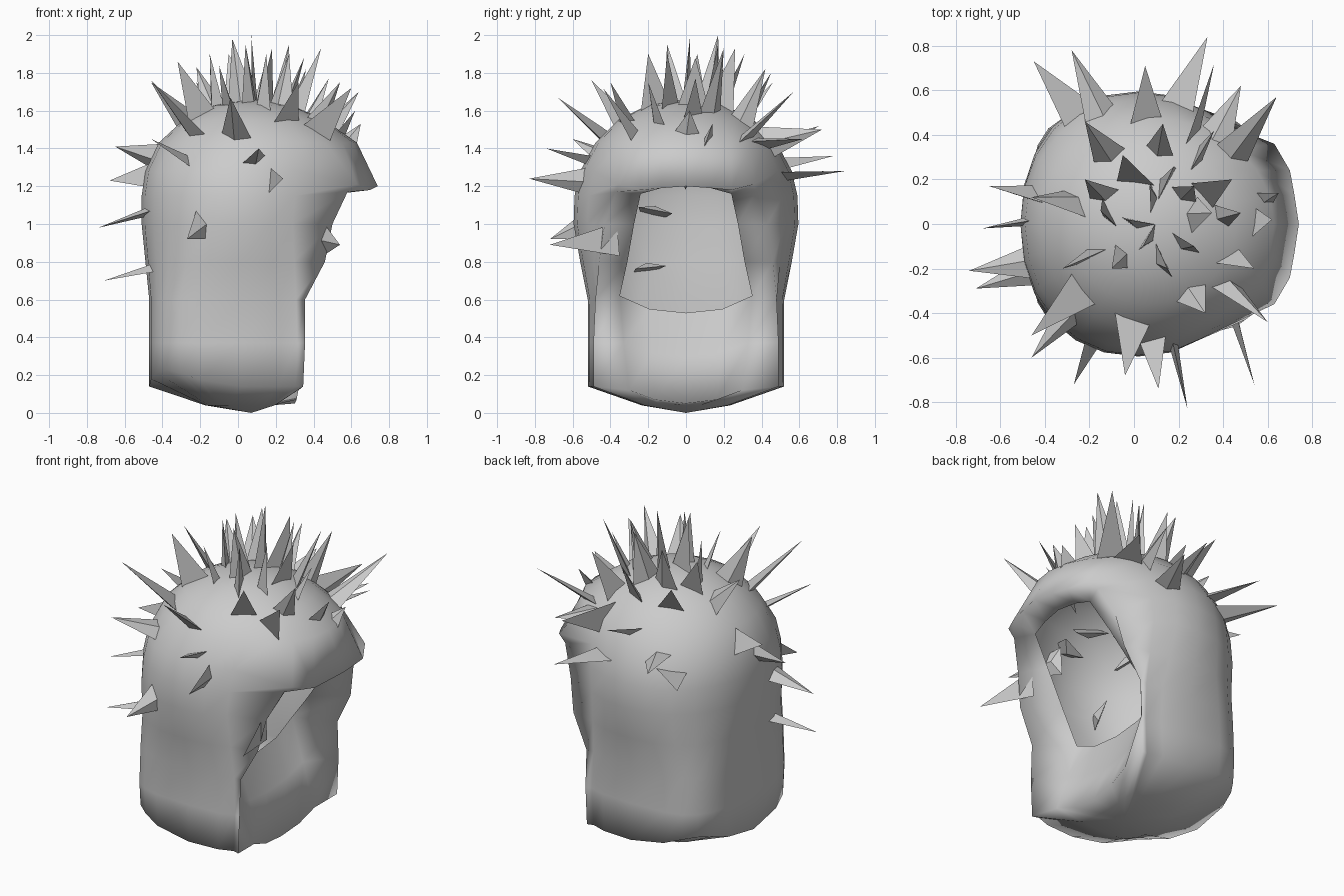
import bpy, bmesh, math, random
from mathutils import Vector
from mathutils.bvhtree import BVHTree

random.seed(4)
cube = bpy.data.objects.get("Cube")
if cube:
    bpy.data.objects.remove(cube, do_unlink=True)

grey = bpy.data.materials.new("plain grey")
grey.use_nodes = True
grey.diffuse_color = (0.6, 0.6, 0.6, 1)
grey.node_tree.nodes["Principled BSDF"].inputs["Base Color"].default_value = grey.diffuse_color

COLUMNS = 24


def add_object(name, bm):
    mesh = bpy.data.meshes.new(name)
    bm.to_mesh(mesh)
    bm.free()
    mesh.materials.append(grey)
    obj = bpy.data.objects.new(name, mesh)
    bpy.context.collection.objects.link(obj)
    return obj


def power(value, exponent):
    return math.copysign(abs(value) ** exponent, value)


def oval(z, back, front, half, centre, square=2.0):
    """Closed outline, counted from the front (+x) and round the back."""
    points = []
    for j in range(COLUMNS):
        angle = math.tau * j / COLUMNS
        c, s = power(math.cos(angle), 2 / square), power(math.sin(angle), 2 / square)
        reach = front - centre if c > 0 else centre - back
        points.append(Vector((centre + reach * c, half * s, z)))
    return points


def face_ring(z, back, half, square, rim, inner, middle, lifts=(0, 0, 0, 0)):
    """Oval whose front columns follow the rim and dish of the face opening."""
    points = oval(z, back, 0.5 * (rim[0] + 0.55), half, 0.02, square)
    front = [(middle, 0), ((middle + inner[0]) / 2, inner[1] * 0.55), inner, rim]
    for j, ((x, y), lift) in enumerate(zip(front, lifts)):
        points[j] = Vector((x, y, z + lift))
        points[-j] = Vector((x, -y, z + lift))
    return points


# Helmet shell: underside, neck, cheeks, brow and dome, bottom to top
base = face_ring(0.14, -0.47, 0.52, 3.4, (0.345, 0.49), (0.32, 0.3), 0.3, (-0.09, -0.07, -0.02, 0))
pan = [Vector((0.07 + (p.x - 0.07) * 0.45, p.y * 0.45, 0.04)) for p in base]
for p in base:
    # Rear corners of the underside sweep up
    if p.x < 0:
        p.z += 0.2 * (p.x * p.y / (0.47 * 0.52)) ** 2
rings = [
    pan,
    base,
    face_ring(0.37, -0.47, 0.52, 3.6, (0.355, 0.49), (0.22, 0.33), 0.2, (-0.07, -0.05, 0, 0)),
    face_ring(0.6, -0.47, 0.52, 3.4, (0.355, 0.48), (0.13, 0.35), 0.13, (-0.07, -0.05, 0.02, 0)),
    face_ring(0.8, -0.49, 0.56, 2.5, (0.46, 0.46), (0.27, 0.31), 0.27),
    face_ring(1.0, -0.51, 0.595, 2.2, (0.5, 0.43), (0.41, 0.275), 0.41),
    face_ring(1.15, -0.51, 0.59, 2.1, (0.58, 0.37), (0.53, 0.24), 0.56, (0.05, 0.04, 0.01, 0.02)),
    face_ring(1.28, -0.49, 0.56, 2.05, (0.63, 0.36), (0.7, 0.24), 0.74, (-0.08, -0.09, -0.1, -0.07)),
    oval(1.43, -0.42, 0.63, 0.48, 0.06),
    oval(1.55, -0.29, 0.46, 0.36, 0.06),
    oval(1.63, -0.12, 0.28, 0.2, 0.07),
]
OPENING_ROWS = (3, 4, 5)
OPENING_COLUMNS = (COLUMNS - 2, COLUMNS - 1, 0, 1)

bm = bmesh.new()
grid = [[bm.verts.new(p) for p in ring] for ring in rings]
for row in range(len(grid) - 1):
    low, high = grid[row], grid[row + 1]
    for j in range(COLUMNS):
        if row in OPENING_ROWS and j in OPENING_COLUMNS:
            continue
        k = (j + 1) % COLUMNS
        bm.faces.new((low[j], low[k], high[k], high[j]))
bottom, crown = bm.verts.new((0.07, 0, 0)), bm.verts.new((0.08, 0, 1.66))
for j in range(COLUMNS):
    k = (j + 1) % COLUMNS
    bm.faces.new((bottom, grid[0][k], grid[0][j]))
    bm.faces.new((crown, grid[-1][j], grid[-1][k]))
for face in bm.faces:
    face.smooth = True
surface = BVHTree.FromBMesh(bm)
add_object("helmet_shell", bm)

# Spikes: thin three-sided shards standing on the shell, given by their tips
side_tips = [
    (-.71, -.29, .7), (-.74, -.21, .98), (-.68, -.02, 1.23), (-.65, .17, 1.41),
    (-.46, -.5, 1.76), (-.46, -.6, 1.45), (.24, -.83, 1.24), (.11, -.74, 1.4),
    (-.04, -.68, 1.67), (-.27, -.72, .92), (.54, -.72, .89), (.6, -.44, 1.72),
    (-.45, .73, 1.28), (-.28, .78, 1.36), (.05, .71, 1.52), (.33, .84, 1.28),
    (.36, .72, 1.5), (.64, .57, 1.7), (.48, .62, 1.45),
]
top_tips = [
    (-.05, .31, 1.9), (-.22, .2, 1.83), (-.22, .46, 1.75), (.13, .45, 1.8),
    (.18, .26, 1.93), (.07, .17, 2), (.04, -.1, 1.95), (-.03, .02, 1.98),
    (.15, -.2, 1.9), (-.15, .06, 1.9), (.27, -.1, 1.9), (.44, .2, 1.93),
    (.36, .42, 1.82), (.35, .05, 1.88), (.48, .05, 1.77), (.62, .02, 1.6),
    (.65, .14, 1.53), (.54, -.2, 1.75), (-.1, -.2, 1.84), (-.32, -.2, 1.86),
    (.32, -.4, 1.75), (.27, .17, 1.95), (-.46, .12, 1.75),
]


def add_spike(bm, tip, width, lean):
    """Shard from inside the shell to its tip, its foot slid by lean."""
    tip = Vector(tip)
    spot, _, _, _ = surface.find_nearest(tip)
    foot, _, _, _ = surface.find_nearest(spot + Vector((0, 0, lean)))
    axis = (tip - foot).normalized()
    root = foot - axis * 0.09
    side = axis.orthogonal().normalized()
    across = axis.cross(side)
    turn = random.uniform(0, math.tau)
    wide = side * math.cos(turn) + across * math.sin(turn)
    thin = axis.cross(wide)
    corners = [root + wide * width, root - wide * width, root + thin * width * 0.4 + axis * 0.05]
    a, b, c = [bm.verts.new(p) for p in corners]
    d = bm.verts.new(tip)
    for trio in ((a, b, d), (b, c, d), (c, a, d), (c, b, a)):
        bm.faces.new(trio)


for name, tips, lean in (("side_spikes", side_tips, 0.05), ("top_spikes", top_tips, 0)):
    bm = bmesh.new()
    for tip in tips:
        add_spike(bm, tip, random.uniform(0.08, 0.11), lean)
    bmesh.ops.recalc_face_normals(bm, faces=bm.faces)
    add_object(name, bm)
